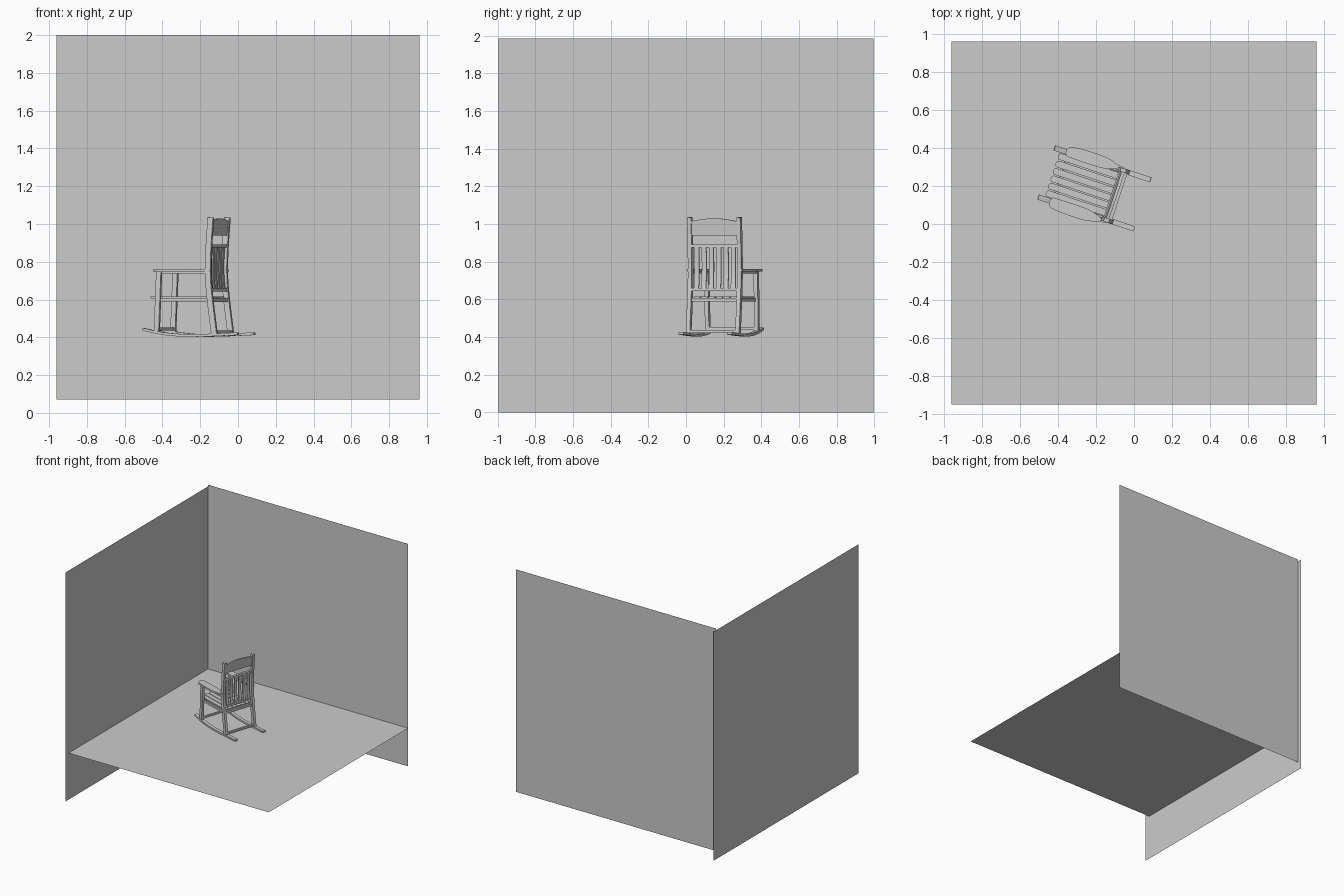
import bpy, bmesh
from math import radians, cos, sin, pi
from mathutils import Matrix, Vector

if "Cube" in bpy.data.objects:
    bpy.data.objects.remove(bpy.data.objects["Cube"])

# chair frame: u runs front to back, v sideways, z up
CHAIR = Matrix.Translation((-0.208, 0.187, 0)) @ Matrix.Rotation(radians(-18.4), 4, 'Z')


def finish(name, bm, matrix, smooth=False):
    bmesh.ops.recalc_face_normals(bm, faces=bm.faces)
    me = bpy.data.meshes.new(name)
    bm.to_mesh(me)
    bm.free()
    ob = bpy.data.objects.new(name, me)
    bpy.context.collection.objects.link(ob)
    ob.matrix_world = matrix
    if smooth:
        bpy.context.view_layer.objects.active = ob
        ob.select_set(True)
        bpy.ops.object.shade_smooth_by_angle(angle=radians(30))
        ob.select_set(False)
    return ob


def panel(name, corners):
    bm = bmesh.new()
    bm.faces.new([bm.verts.new(c) for c in corners])
    finish(name, bm, Matrix.Identity(4))


def prism(name, outline, place, depth, smooth=False):
    """Extrude a 2D outline; place() maps its points to 3D."""
    bm = bmesh.new()
    face = bm.faces.new([bm.verts.new(place(a, b)) for a, b in outline])
    ext = bmesh.ops.extrude_face_region(bm, geom=[face])
    verts = [g for g in ext['geom'] if isinstance(g, bmesh.types.BMVert)]
    bmesh.ops.translate(bm, verts=verts, vec=depth)
    finish(name, bm, CHAIR, smooth)


def strip(name, path, thick, v, width):
    """Bent bar following a side-view path of (u, z) points."""
    pts = [Vector(p) for p in path]
    one, two = [], []
    for i, p in enumerate(pts):
        d = (pts[min(i + 1, len(pts) - 1)] - pts[max(i - 1, 0)]).normalized()
        n = Vector((-d.y, d.x)) * thick / 2
        one.append(p + n)
        two.append(p - n)
    prism(name, one + two[::-1], lambda a, b: (a, v - width / 2, b), (0, width, 0), True)


def box(name, u, v, z):
    prism(name, [(u[0], v[0]), (u[1], v[0]), (u[1], v[1]), (u[0], v[1])],
          lambda a, b: (a, b, z[0]), (0, 0, z[1] - z[0]))


def spline(keys, steps=4):
    """Catmull-Rom curve through the key points."""
    k = [Vector(p) for p in keys]
    k = [2 * k[0] - k[1]] + k + [2 * k[-1] - k[-2]]
    out = []
    for i in range(1, len(k) - 2):
        for j in range(steps):
            t = j / steps
            a, b, c, d = k[i - 1:i + 3]
            out.append(0.5 * (2 * b + (c - a) * t + (2 * a - 5 * b + 4 * c - d) * t * t
                              + (3 * b - a - 3 * c + d) * t ** 3))
    return out + [k[-2]]


# room: floor and two wall sheets
F, X, Y = 0.403, 0.96, 0.995
panel("floor", [(-X, -0.95, F), (X, -0.95, F), (X, 0.96, F), (-X, 0.96, F)])
panel("back_wall", [(-X, 0.96, 0.072), (X, 0.96, 0.072), (X, 0.96, 2), (-X, 0.96, 2)])
panel("left_wall", [(-X, -Y, 0), (-X, Y, 0), (-X, Y, 1.985), (-X, -Y, 1.985)])

rocker = spline([(-0.266, 0.443), (-0.17, 0.423), (-0.07, 0.412), (0.03, 0.41),
                 (0.13, 0.413), (0.266, 0.419)])
post = spline([(0.134, 0.415), (0.115, 0.56), (0.102, 0.68), (0.099, 0.77),
               (0.103, 0.88), (0.114, 1.035)])
back_slat = spline([(0.107, 0.655), (0.100, 0.72), (0.099, 0.80), (0.104, 0.885)])
arm_inner = spline([(-0.19, 0.114), (-0.1, 0.112), (0.0, 0.114), (0.05, 0.125), (0.08, 0.134), (0.115, 0.134)])
arm_outer = spline([(0.115, 0.154), (0.08, 0.157), (0.05, 0.166), (0.0, 0.176), (-0.1, 0.177), (-0.18, 0.17), (-0.203, 0.15), (-0.203, 0.128)])

# mirrored side parts
for s, side in ((1, "left"), (-1, "right")):
    strip("rocker_" + side, rocker, 0.014, s * 0.136, 0.028)
    strip("back_post_" + side, post, 0.03, s * 0.138, 0.022)
    strip("front_leg_" + side, [(-0.188, 0.425), (-0.175, 0.747)], 0.027, s * 0.138, 0.022)
    prism("armrest_" + side, arm_inner + arm_outer,
          lambda a, b: (a, s * b, 0.747), (0, 0, 0.014), True)
    box("arm_support_" + side, (-0.16, 0.1), (s * 0.138 - 0.007, s * 0.138 + 0.007), (0.738, 0.747))
    box("seat_side_rail_" + side, (-0.18, 0.11), (s * 0.13 - 0.007, s * 0.13 + 0.007), (0.589, 0.606))

# cross rails
V = (-0.13, 0.13)
box("front_seat_rail", (-0.187, -0.173), V, (0.589, 0.606))
box("back_seat_rail", (0.101, 0.118), V, (0.588, 0.608))
box("front_stretcher", (-0.194, -0.18), V, (0.436, 0.452))
box("back_stretcher", (0.124, 0.14), V, (0.42, 0.436))
box("lower_back_rail", (0.095, 0.117), V, (0.643, 0.66))
box("upper_back_rail", (0.093, 0.114), V, (0.876, 0.892))

# crest board with an arched top
crest = [(-0.13, 0.94), (0.13, 0.94)]
crest += [(0.13 - 0.26 * i / 12, 1.014 + 0.016 * sin(pi * i / 12)) for i in range(13)]
prism("crest_board", crest, lambda a, b: (0.1 + 0.1 * (b - 0.94), a, b), (0.016, 0, 0))

# back slats and seat slats with rounded fronts
for i in range(6):
    strip(f"back_slat_{i}", back_slat, 0.009, (i - 2.5) * 0.041, 0.026)
    v, r = (i - 2.5) * 0.041, 0.0175
    slat = [(0.1, v - r), (0.1, v + r)]
    slat += [(-0.222 - 0.013 * sin(pi * j / 8), v + r * cos(pi * j / 8)) for j in range(9)]
    prism(f"seat_slat_{i}", slat, lambda a, b: (a, b, 0.606), (0, 0, 0.01), True)
